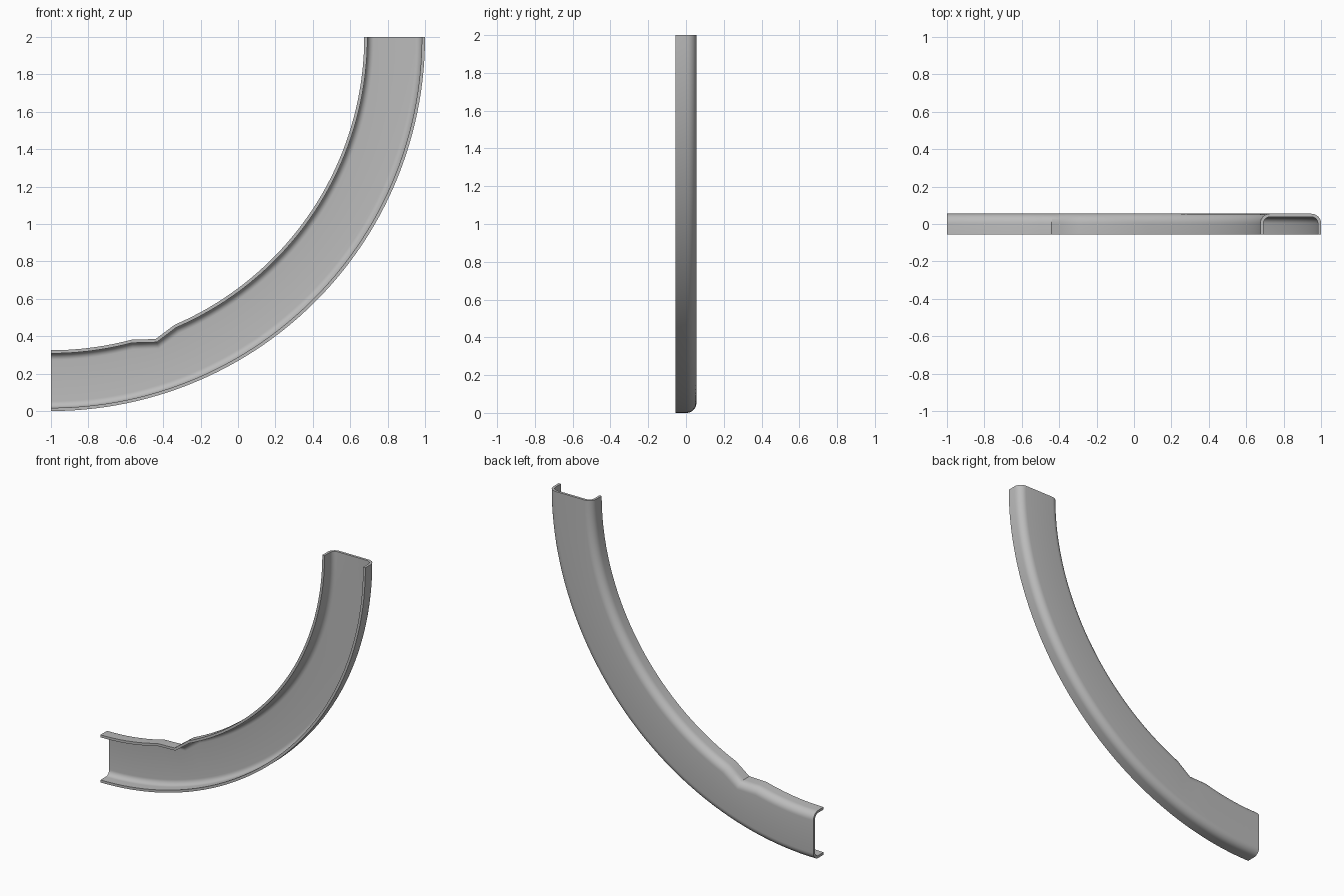
import bpy, bmesh
from math import sin, cos, radians, pi, atan2
from mathutils import Vector

if "Cube" in bpy.data.objects:
    bpy.data.objects.remove(bpy.data.objects["Cube"])

CENTRE = Vector((-1, 2))
R_OUT, R_IN = 2.0, 1.675
HALF, WALL, CORNER = 0.055, 0.017, 0.052   # half depth, sheet thickness, bend radius


def radial(a):
    return Vector((sin(a), -cos(a)))


def arc(start, end, steps):
    return [CENTRE + R_IN * radial(start + (end - start) * i / steps) for i in range(steps + 1)]


# Inner edge path: short arc, straight-sided notch, long arc
notch = Vector((-0.44, 0.385))
first = arc(0, radians(14.9), 9)
second = arc(radians(23.2), pi / 2, 40)
path = first + [(first[-1] + notch) / 2, notch, (notch + second[0]) / 2] + second


def mitre(i):
    """Offset direction of the inner path, pointing to the outer edge."""
    if i in (0, len(path) - 1):
        return radial(0 if i == 0 else pi / 2)
    a = (path[i] - path[i - 1]).normalized()
    b = (path[i + 1] - path[i]).normalized()
    n1, n2 = Vector((a.y, -a.x)), Vector((b.y, -b.x))
    return (n1 + n2) / (1 + n1.dot(n2))


# Half of the channel section as (distance from edge, depth)
def bend(r):
    return [(CORNER - r * cos(t), HALF - CORNER + r * sin(t))
            for t in (pi / 2 * k / 8 for k in range(9))]


skin = [(0, -HALF)] + bend(CORNER)
lining = [(WALL, -HALF)] + bend(CORNER - WALL)
section = ([("outer", p) for p in skin] + [("inner", p) for p in reversed(skin)]
           + [("inner", p) for p in lining] + [("outer", p) for p in reversed(lining)])

# Sweep the section along the bend
bm = bmesh.new()
rings = []
for i, p in enumerate(path):
    u = radial(atan2(p.x - CENTRE.x, CENTRE.y - p.y))
    m = mitre(i)
    ring = []
    for side, (d, y) in section:
        q = CENTRE + (R_OUT - d) * u if side == "outer" else p + d * m
        ring.append(bm.verts.new((q.x, y, q.y)))
    rings.append(ring)
for a, b in zip(rings, rings[1:]):
    for k in range(len(a)):
        n = (k + 1) % len(a)
        bm.faces.new((a[k], a[n], b[n], b[k]))
bm.faces.new(rings[0])
bm.faces.new(list(reversed(rings[-1])))
bmesh.ops.recalc_face_normals(bm, faces=bm.faces)

mesh = bpy.data.meshes.new("curved_channel")
bm.to_mesh(mesh)
bm.free()
channel = bpy.data.objects.new("curved_channel", mesh)
bpy.context.collection.objects.link(channel)

# Plain grey sheet
grey = bpy.data.materials.new("plain_grey")
grey.use_nodes = True
colour = (0.5, 0.5, 0.5, 1)
grey.diffuse_color = colour
grey.node_tree.nodes["Principled BSDF"].inputs["Base Color"].default_value = colour
mesh.materials.append(grey)

bpy.context.view_layer.objects.active = channel
channel.select_set(True)
bpy.ops.object.shade_smooth_by_angle(angle=radians(30))
